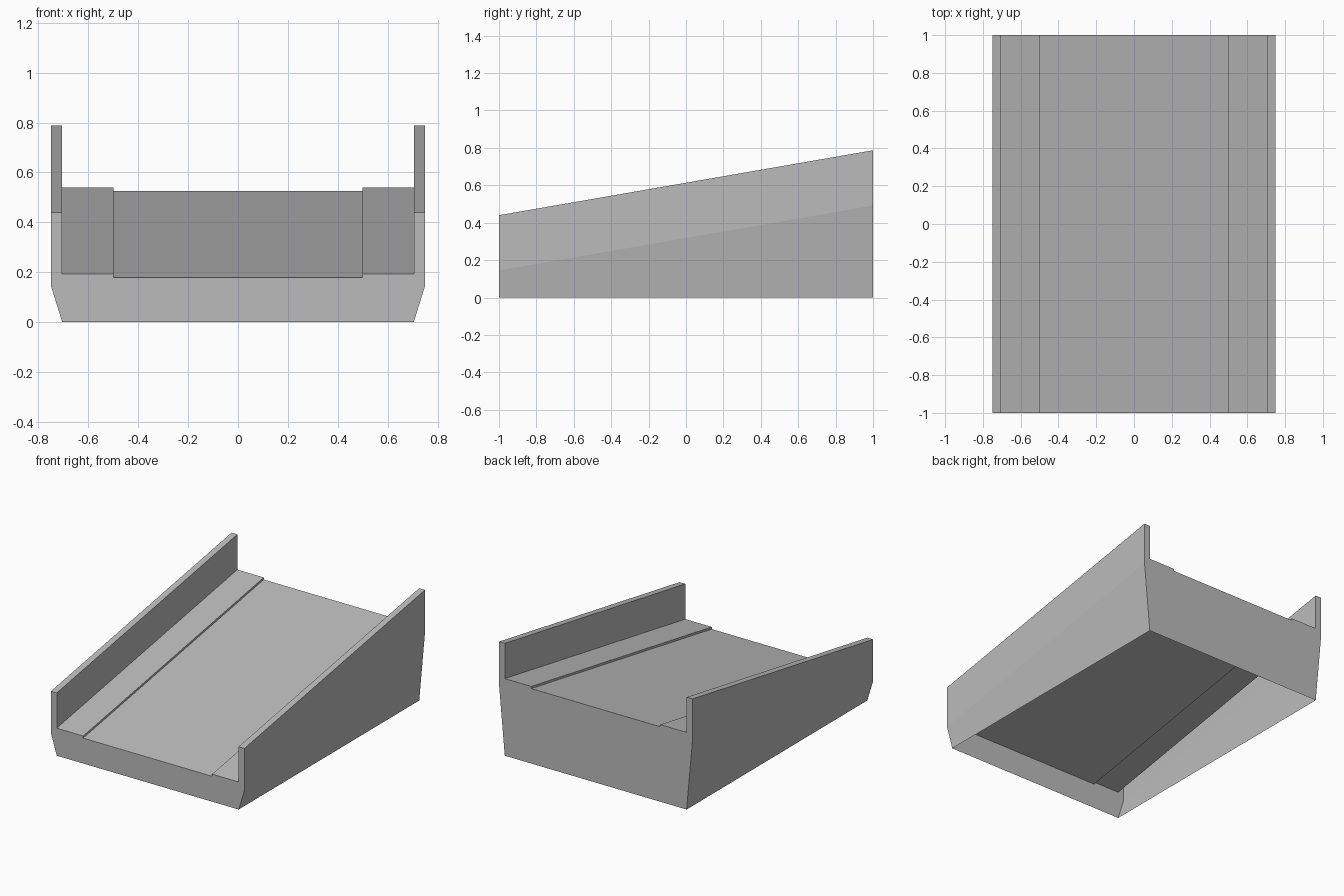
import bpy
import bmesh

old = bpy.data.objects.get("Cube")
if old:
    bpy.data.objects.remove(old, do_unlink=True)

FRONT, BACK = -1.0, 1.0
RISE = 0.347  # height gained from front to back

grey = bpy.data.materials.new("plain grey")
grey.use_nodes = True
grey.diffuse_color = (0.5, 0.5, 0.5, 1)
grey.node_tree.nodes["Principled BSDF"].inputs["Base Color"].default_value = (0.5, 0.5, 0.5, 1)


def finish(name, bm):
    mesh = bpy.data.meshes.new(name)
    bm.to_mesh(mesh)
    bm.free()
    mesh.materials.append(grey)
    obj = bpy.data.objects.new(name, mesh)
    bpy.context.collection.objects.link(obj)


def mirrored(profile):
    return [(-x, z) for x, z in reversed(profile)]


def section(bm, profile, y):
    # the base stays on the ground; everything else climbs
    lift = RISE if y == BACK else 0
    return [bm.verts.new((x, y, z + lift if z > 0 else 0)) for x, z in profile]


def sloped_sheet(name, profile):
    bm = bmesh.new()
    a, b = section(bm, profile, FRONT), section(bm, profile, BACK)
    for i in range(len(profile) - 1):
        bm.faces.new((a[i], b[i], b[i + 1], a[i + 1]))
    finish(name, bm)


def end_panel(name, profile, y):
    bm = bmesh.new()
    verts = section(bm, profile, y)
    bm.faces.new(verts if y == FRONT else verts[::-1])
    finish(name, bm)


# Cross-section at the front: flared side with rail, then half the stepped deck
wall = [(0.705, 0), (0.75, 0.145), (0.75, 0.44), (0.705, 0.44), (0.705, 0.193)]
half_deck = [(0.705, 0.193), (0.5, 0.193), (0.5, 0.178)]
deck = half_deck + mirrored(half_deck)

# Side walls and deck, open underneath
sloped_sheet("left_side_wall", wall)
sloped_sheet("right_side_wall", mirrored(wall))
sloped_sheet("deck", deck)

# End panels
outline = wall + deck[1:-1] + mirrored(wall)
end_panel("front_panel", outline, FRONT)
end_panel("back_panel", outline, BACK)
